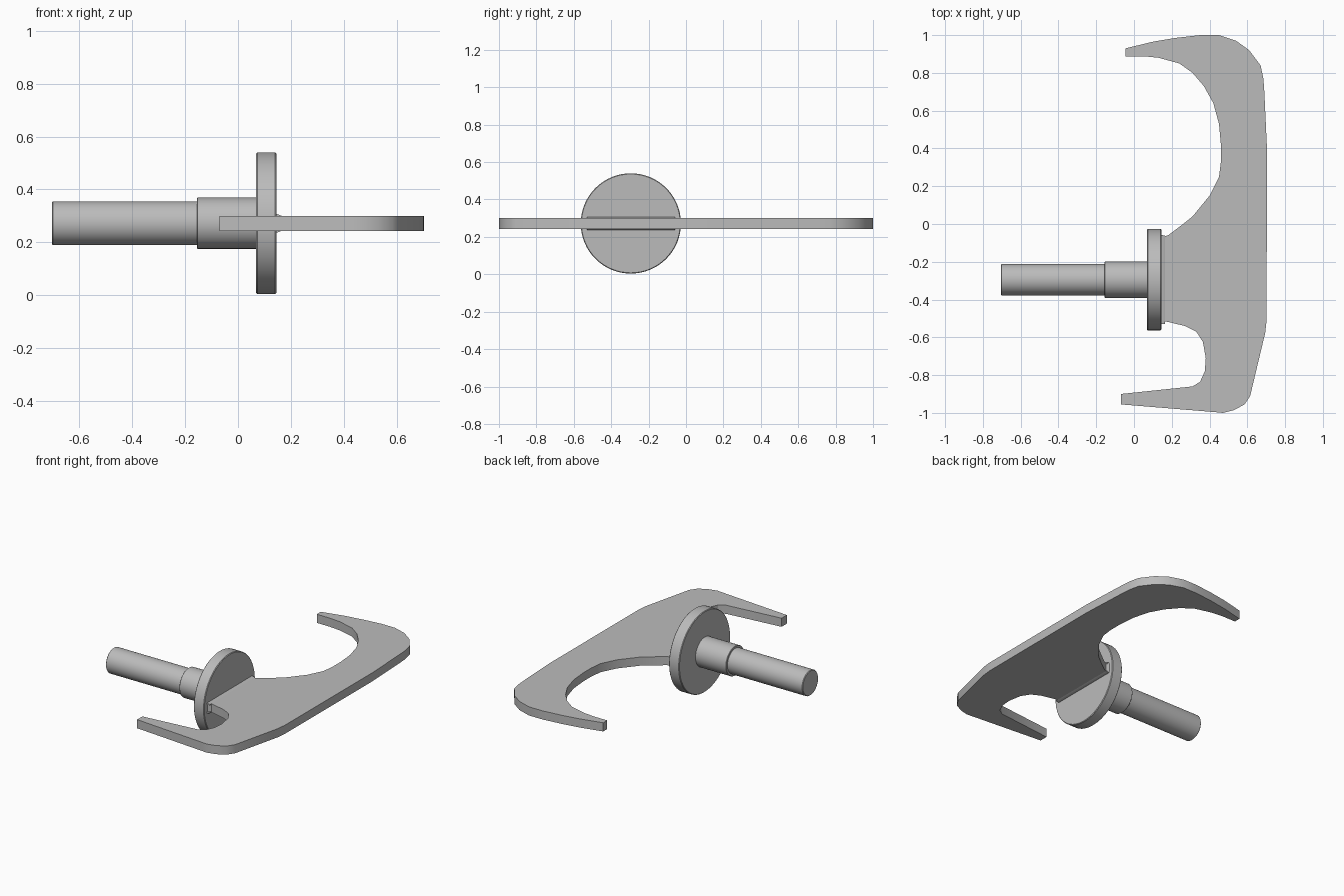
import bpy, bmesh, math
from mathutils import Matrix

if "Cube" in bpy.data.objects:
    bpy.data.objects.remove(bpy.data.objects["Cube"])

AXIS_Y, AXIS_Z = -0.295, 0.272
PLATE_BOTTOM, PLATE_TOP = 0.243, 0.30

steel = bpy.data.materials.new("plain grey metal")
steel.diffuse_color = (0.50, 0.50, 0.50, 1)
steel.use_nodes = True
steel.node_tree.nodes["Principled BSDF"].inputs["Base Color"].default_value = steel.diffuse_color


def finish(bm, name):
    bmesh.ops.recalc_face_normals(bm, faces=bm.faces)
    mesh = bpy.data.meshes.new(name)
    bm.to_mesh(mesh)
    bm.free()
    mesh.materials.append(steel)
    obj = bpy.data.objects.new(name, mesh)
    bpy.context.collection.objects.link(obj)
    bpy.ops.object.select_all(action='DESELECT')
    obj.select_set(True)
    bpy.context.view_layer.objects.active = obj
    bpy.ops.object.shade_smooth_by_angle(angle=math.radians(30))
    return obj


def turned(name, profile, sides=64):
    """Revolve (x, radius) points around the shaft axis."""
    bm = bmesh.new()
    verts = [bm.verts.new((x, AXIS_Y, AXIS_Z + r)) for x, r in profile]
    edges = [bm.edges.new(p) for p in zip(verts, verts[1:])]
    bmesh.ops.spin(bm, geom=verts + edges, cent=(0, AXIS_Y, AXIS_Z), axis=(1, 0, 0),
                   angle=math.tau, steps=sides, use_merge=True)
    bmesh.ops.remove_doubles(bm, verts=bm.verts, dist=1e-5)
    return finish(bm, name)


def extruded(name, points, matrix, vector):
    """Extrude a flat outline along a vector."""
    bm = bmesh.new()
    face = bm.faces.new([bm.verts.new(matrix @ Matrix.Translation((a, b, 0)).translation)
                         for a, b in points])
    top = bmesh.ops.extrude_face_region(bm, geom=[face])["geom"]
    bmesh.ops.translate(bm, vec=vector, verts=[v for v in top if isinstance(v, bmesh.types.BMVert)])
    return finish(bm, name)


# shaft, collar and round flange with small edge chamfers
turned("shaft", [(-0.705, 0), (-0.705, 0.079), (-0.701, 0.083), (-0.15, 0.083), (-0.15, 0)])
turned("collar", [(-0.155, 0), (-0.155, 0.095), (-0.153, 0.097), (0.075, 0.097), (0.075, 0)])
turned("flange", [(0.069, 0), (0.069, 0.264), (0.073, 0.268), (0.141, 0.268),
                  (0.145, 0.264), (0.145, 0)])

# flat hook plate
upper_opening = [(-0.045, 0.93), (-0.045, 0.888), (0.05, 0.888), (0.13, 0.88), (0.24, 0.85),
                 (0.31, 0.80), (0.37, 0.73), (0.42, 0.64), (0.45, 0.53), (0.46, 0.42),
                 (0.46, 0.33), (0.45, 0.25), (0.40, 0.15), (0.31, 0.04), (0.26, 0.0),
                 (0.18, -0.06), (0.165, -0.064), (0.14, -0.055)]
lower_opening = [(0.14, -0.53), (0.165, -0.515), (0.27, -0.54), (0.33, -0.57), (0.365, -0.625),
                 (0.38, -0.71), (0.375, -0.78), (0.35, -0.835), (0.31, -0.86),
                 (-0.07, -0.90), (-0.07, -0.955)]
outer_edge = [(0.43, -0.996), (0.47, -1.0), (0.53, -0.985), (0.585, -0.955), (0.615, -0.91),
              (0.695, -0.575), (0.702, -0.51), (0.704, 0.40), (0.69, 0.70), (0.685, 0.77),
              (0.67, 0.84), (0.61, 0.92), (0.54, 0.97), (0.45, 1.0), (0.35, 1.0),
              (0.22, 0.985), (0.10, 0.965)]
extruded("hook_plate", upper_opening + lower_opening + outer_edge,
         Matrix.Translation((0, 0, PLATE_BOTTOM)), (0, 0, PLATE_TOP - PLATE_BOTTOM))

# thin weld fillets where the plate meets the flange, above and below
upright = Matrix.Translation((0, -0.53, 0)) @ Matrix.Rotation(math.pi / 2, 4, 'X')
for name, z, step in (("upper_weld", PLATE_TOP, 0.006), ("lower_weld", PLATE_BOTTOM, -0.006)):
    extruded(name, [(0.142, z - step), (0.165, z - step), (0.165, z), (0.15, z + step),
                    (0.142, z + step)], upright, (0, 0.47, 0))
